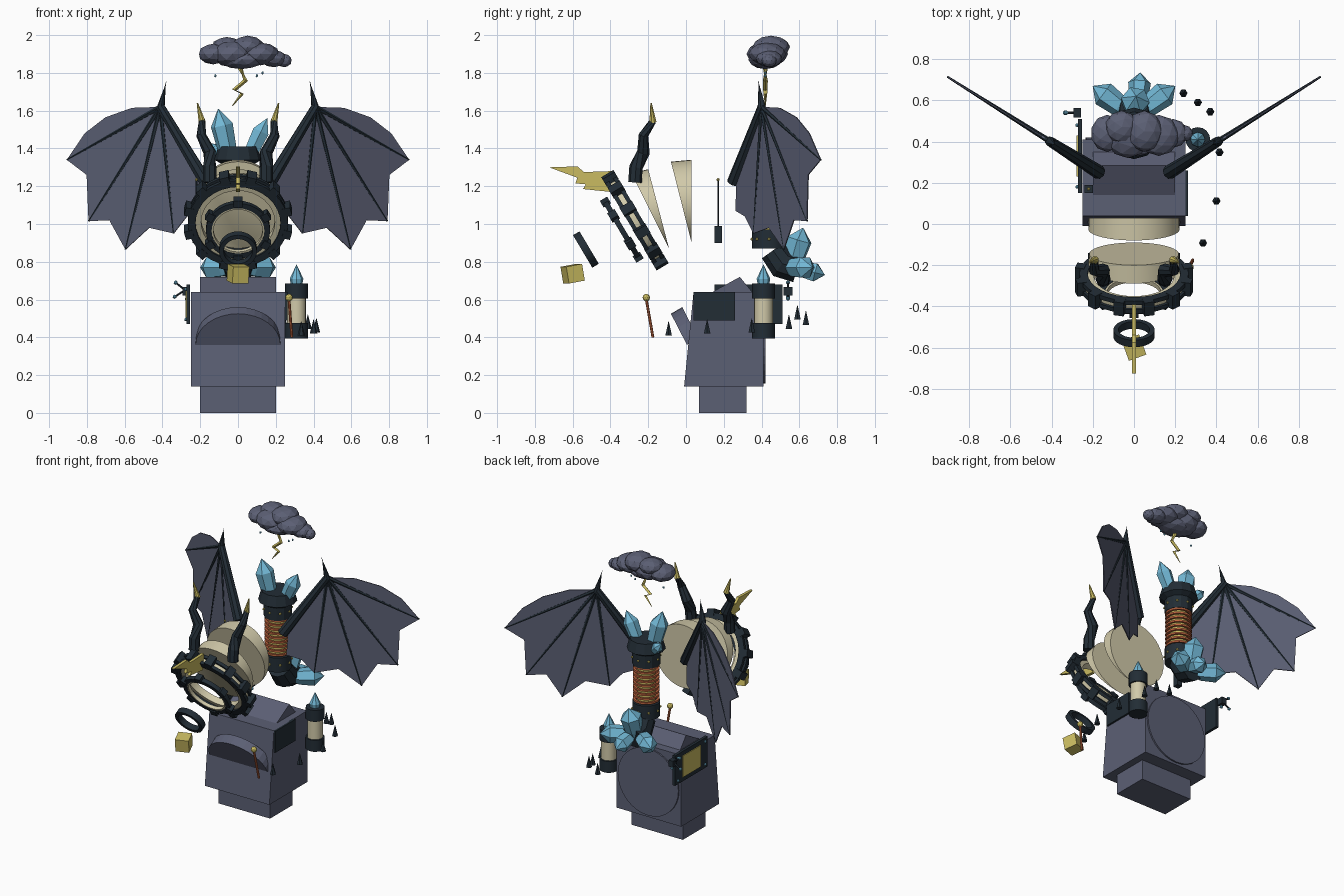
import bpy, bmesh, math
from math import radians, sin, cos, pi
from mathutils import Vector, Matrix

cube = bpy.data.objects.get("Cube")
if cube:
    bpy.data.objects.remove(cube, do_unlink=True)

def material(name, *rgb):
    m = bpy.data.materials.new(name)
    m.use_nodes = True
    m.diffuse_color = (*rgb, 1)
    m.node_tree.nodes["Principled BSDF"].inputs["Base Color"].default_value = (*rgb, 1)
    return m

SLATE = material("slate", .105, .115, .175)
DARK = material("dark_iron", .016, .026, .036)
CREAM = material("cream", .64, .59, .40)
YELLOW = material("brass_yellow", .59, .50, .12)
CYAN = material("crystal_blue", .17, .48, .67)
COPPER = material("copper", .52, .13, .05)

def finish(name, bm, mat, smooth=False):
    bmesh.ops.recalc_face_normals(bm, faces=bm.faces)
    me = bpy.data.meshes.new(name)
    bm.to_mesh(me)
    bm.free()
    me.materials.append(mat)
    ob = bpy.data.objects.new(name, me)
    bpy.context.collection.objects.link(ob)
    if smooth:
        bpy.ops.object.select_all(action='DESELECT')
        ob.select_set(True)
        bpy.context.view_layer.objects.active = ob
        bpy.ops.object.shade_smooth_by_angle(angle=radians(35))
    return ob

def loft(name, rings, mat, smooth=False, closed=False):
    bm = bmesh.new()
    vs = [[bm.verts.new(p) for p in r] for r in rings]
    n = len(vs[0])
    pairs = list(zip(vs, vs[1:])) + ([(vs[-1], vs[0])] if closed else [])
    for a, b in pairs:
        for i in range(n):
            j = (i + 1) % n
            bm.faces.new((a[i], a[j], b[j], b[i]))
    if not closed:
        bm.faces.new(vs[0])
        bm.faces.new(vs[-1])
    return finish(name, bm, mat, smooth)

def circle(c, r, rot, n):
    return [Vector(c) + rot @ Vector((r * cos(2 * pi * i / n), r * sin(2 * pi * i / n), 0)) for i in range(n)]

def tilt(deg):
    return Matrix.Rotation(radians(deg), 3, 'X')

def tube(name, pts, radii, mat, n=8, smooth=False):
    pts = [Vector(p) for p in pts]
    rings = []
    for i, p in enumerate(pts):
        d = pts[min(i + 1, len(pts) - 1)] - pts[max(i - 1, 0)]
        rings.append(circle(p, max(radii[i], .0008), d.to_track_quat('Z', 'Y').to_matrix(), n))
    return loft(name, rings, mat, smooth)

def box(name, c, size, mat, rot=None):
    bm = bmesh.new()
    bmesh.ops.create_cube(bm, size=1)
    bmesh.ops.scale(bm, vec=size, verts=bm.verts)
    if rot:
        bmesh.ops.rotate(bm, matrix=rot, verts=bm.verts)
    bmesh.ops.translate(bm, vec=c, verts=bm.verts)
    return finish(name, bm, mat)

def balls(name, items, mat, sub=2):
    bm = bmesh.new()
    for c, size in items:
        bmesh.ops.create_icosphere(bm, subdivisions=sub, radius=1,
                                   matrix=Matrix.Translation(c) @ Matrix.Diagonal((*size, 1)))
    return finish(name, bm, mat)

def slab(name, yz, x0, x1, mat):
    return loft(name, [[(x, y, z) for y, z in yz] for x in (x0, x1)], mat)

def hoop(name, c, rot, ro, ri, t, mat, n=32):
    ax = rot @ Vector((0, 0, t / 2))
    c = Vector(c)
    return loft(name, [circle(c + s * ax, r, rot, n) for s, r in ((1, ro), (-1, ro), (-1, ri), (1, ri))],
                mat, True, True)

def crystal(name, base, tip, r):
    b, t = Vector(base), Vector(tip)
    tube(name, [b, b.lerp(t, .2), b.lerp(t, .68), t], [r * .6, r * .85, r, 0], CYAN, 6)

# Furnace body
box("base_block", (0, .195, .07), (.4, .25, .14), SLATE)
slab("body", [(-.01, .14), (.04, .64), (.41, .64), (.41, .14)], -.25, .25, SLATE)
slab("roof_wedge", [(.14, .64), (.285, .72), (.35, .64)], -.2, .2, SLATE)
tube("back_disc", [(0, .40, .39), (0, .42, .39)], [.235, .235], SLATE, 32)
box("right_panel", (.253, .15, .565), (.02, .22, .15), DARK)

# Half-round hood on the front
hood = [(.225 * cos(pi * i / 16), sin(pi * i / 16)) for i in range(17)]
loft("hood", [[(x, y0 - .085 * s, z0 + .165 * s) for x, s in hood]
              for y0, z0 in ((.005, .36), (.065, .395))], SLATE)

# Side hatch with rivets and the branching probe
box("hatch_frame", (-.263, .33, .575), (.02, .36, .21), DARK)
box("hatch_plate", (-.274, .33, .575), (.008, .2, .15), YELLOW)
balls("hatch_rivets", [((-.276, .33 + a * .15, .575 + b * .08), (.01, .01, .01))
                       for a in (-1, 1) for b in (-1, 1)], CYAN, 1)
box("probe_mount", (-.275, .54, .645), (.035, .045, .045), DARK)
for i, (x, z) in enumerate([(-.33, .69), (-.335, .615), (-.27, .605)]):
    tube(f"probe_rod_{i}", [(-.28, .54, .65), (x, .54, z)], [.006, .006], DARK, 6)
    balls(f"probe_tip_{i}", [((x, .54, z), (.012, .012, .012))], CYAN, 1)

# Bent barrel wedges
loft("barrel_rear", [circle((0, .03, 1.12), .22, tilt(90), 40),
                     circle((0, -.025, 1.115), .222, tilt(104.3), 40)], CREAM, True)
loft("barrel_front", [circle((0, -.145, 1.08), .217, tilt(104.7), 40),
                      circle((0, -.19, 1.07), .222, tilt(116.6), 40)], CREAM, True)

# Toothed muzzle rings
T = tilt(120.7)
axis = T @ Vector((0, 0, 1))
main = Vector((0, -.27, 1.02))
for k, s in (("front", 1), ("rear", -1)):
    hoop(f"gear_hoop_{k}", main + axis * .024 * s, T, .265, .225, .022, DARK)
hoop("gear_liner", main, T, .25, .195, .045, CREAM)

def teeth(name, c, r, size, count):
    for i in range(count):
        spin = T @ Matrix.Rotation(2 * pi * (i + .5) / count, 3, 'Z')
        box(f"{name}_{i}", Vector(c) + spin @ Vector((r, 0, 0)), size, DARK, spin)

teeth("gear_tooth", main, .268, (.045, .05, .075), 12)
second = (0, -.34, .97)
hoop("inner_ring", second, T, .17, .14, .028, DARK)
hoop("inner_ring_liner", second, T, .143, .13, .024, CREAM)
teeth("inner_tooth", second, .17, (.04, .045, .045), 6)
hoop("small_ring", (0, -.53, .865), T, .1, .076, .04, DARK)
box("brass_cube", (0, -.6, .737), (.09, .09, .09), YELLOW,
    Matrix.Rotation(radians(20), 3, 'Z') @ tilt(10))
slab("muzzle_bolt", [(-.725, 1.30), (-.575, 1.305), (-.54, 1.275), (-.39, 1.28), (-.4, 1.17),
                     (-.545, 1.185), (-.53, 1.21), (-.585, 1.215), (-.575, 1.245)], -.01, .01, YELLOW)

# Horns and wings, mirrored left and right
def wing_point(s, x, z):
    return Vector((s * x, .27 + .63 * (x - .2), z))

outline = [(.56, 1.615), (.70, 1.565), (.81, 1.48), (.905, 1.34), (.80, 1.26), (.79, 1.015),
           (.68, 1.02), (.595, .865), (.47, .98), (.34, .95), (.27, 1.04), (.19, 1.07), (.2, 1.25)]
for side, s in (("left", 1), ("right", -1)):
    tube(f"horn_{side}", [(s * .15, -.27, 1.22), (s * .15, -.265, 1.3), (s * .15, -.225, 1.38),
                          (s * .195, -.225, 1.47), (s * .19, -.175, 1.545)],
         [.036, .036, .034, .026, .018], DARK, 8)
    tube(f"horn_tip_{side}", [(s * .19, -.175, 1.54), (s * .215, -.185, 1.64)], [.02, .004], YELLOW)
    bm = bmesh.new()
    hub = bm.verts.new(wing_point(s, .41, 1.62))
    rim = [bm.verts.new(wing_point(s, *p)) for p in outline]
    for a, b in zip(rim, rim[1:]):
        bm.faces.new((hub, a, b))
    web = finish(f"wing_membrane_{side}", bm, SLATE)
    solid = web.modifiers.new("Thickness", 'SOLIDIFY')
    solid.thickness = .006
    solid.offset = 0
    joint = wing_point(s, .41, 1.62)
    tube(f"wing_arm_{side}", [wing_point(s, .17, 1.22), joint, wing_point(s, .38, 1.755)],
         [.035, .024, .002], DARK)
    for i in (3, 5, 7, 9):
        tip = wing_point(s, *outline[i])
        tube(f"wing_finger_{side}_{i}", [joint, tip], [.014, .005], DARK, 6)

# Coil column at the back
Y = .44
tube("column_foot", [(0, Y, .87), (0, Y, .97)], [.09, .09], DARK, 16, True)
tube("column_core", [(0, Y, .95), (0, Y, 1.26)], [.06, .06], YELLOW, 16, True)
tube("column_head", [(0, Y, 1.23), (0, Y, 1.32), (0, Y, 1.34), (0, Y, 1.41)],
     [.09, .09, .125, .105], DARK, 12)
for i in range(9):
    hoop(f"coil_{i}", (0, Y, .985 + i * .03), tilt(0), .085, .07, .013, COPPER, 20)
balls("column_rivets", [((.09 * cos(a * pi / 4), Y + .09 * sin(a * pi / 4), z), (.009, .009, .009))
                        for a in range(8) for z in (.92, 1.28)], YELLOW, 1)
tube("elbow", [(0, .46, .86), (0, .51, .79), (0, .59, .765)], [.075, .085, .08], DARK, 10)
crystal("top_crystal_large", (-.045, .43, 1.34), (-.105, .41, 1.61), .06)
crystal("top_crystal_side", (.05, .44, 1.34), (.155, .44, 1.56), .05)
crystal("top_crystal_small", (-.06, .47, 1.33), (-.16, .5, 1.43), .035)
crystal("low_crystal_up", (0, .56, .78), (.01, .62, .98), .07)
crystal("low_crystal_back", (.02, .58, .77), (.03, .735, .73), .055)
for side, s in (("left", 1), ("right", -1)):
    crystal(f"low_crystal_{side}", (s * .04, .55, .77), (s * .2, .67, .77), .062)

# Storm cloud, bolt and raindrops
balls("storm_cloud", [((-.13, .44, 1.9), (.08, .09, .055)), ((-.03, .43, 1.9), (.11, .11, .07)),
                      ((.05, .45, 1.935), (.09, .1, .062)), ((-.06, .47, 1.94), (.08, .08, .05)),
                      ((.12, .43, 1.9), (.10, .10, .06)), ((.02, .42, 1.87), (.12, .09, .05)),
                      ((.19, .44, 1.875), (.07, .07, .045)), ((.245, .44, 1.865), (.04, .04, .035))], SLATE)
tube("cloud_bolt", [(.01, .42, 1.83), (.04, .42, 1.76), (-.02, .42, 1.71), (.022, .42, 1.69),
                    (-.03, .42, 1.625)], [.014, .013, .012, .01, .002], YELLOW, 4)
balls("raindrops", [((x, .42, z), (.007, .007, .009)) for x, z in
                    ((-.12, 1.785), (.1, 1.785), (.13, 1.8))], CYAN, 1)

# Canister, torch and whip aerial
cx, cy = .31, .41
tube("canister_body", [(cx, cy, .47), (cx, cy, .62)], [.05, .05], CREAM, 16, True)
for k, z in (("bottom", .395), ("top", .605)):
    tube(f"canister_{k}", [(cx, cy, z), (cx, cy, z + .08)], [.06, .06], DARK, 16, True)
tube("canister_crystal", [(cx, cy, .68), (cx, cy, .71), (cx, cy, .785)], [.03, .036, 0], CYAN, 8)
tube("torch_stick", [(.285, -.175, .4), (.27, -.21, .6)], [.008, .008], COPPER, 8)
balls("torch_ball", [((.27, -.21, .61), (.02, .02, .02))], YELLOW)
box("aerial_mount", (-.22, .17, .945), (.04, .04, .09), DARK)
tube("aerial_rod", [(-.22, .17, .98), (-.22, .17, 1.23)], [.005, .005], DARK, 6)
balls("aerial_tip", [((-.22, .17, 1.235), (.009, .009, .009))], YELLOW, 1)

# Ring of floating spikes
for i, (x, y, z) in enumerate([(.335, -.092, .41), (.4, .112, .42), (.415, .348, .425),
                               (.37, .545, .445), (.24, .635, .465), (.31, .59, .495)]):
    tube(f"spike_{i}", [(x, y, z), (x, y, z + .075)], [.02, .001], DARK, 6)
